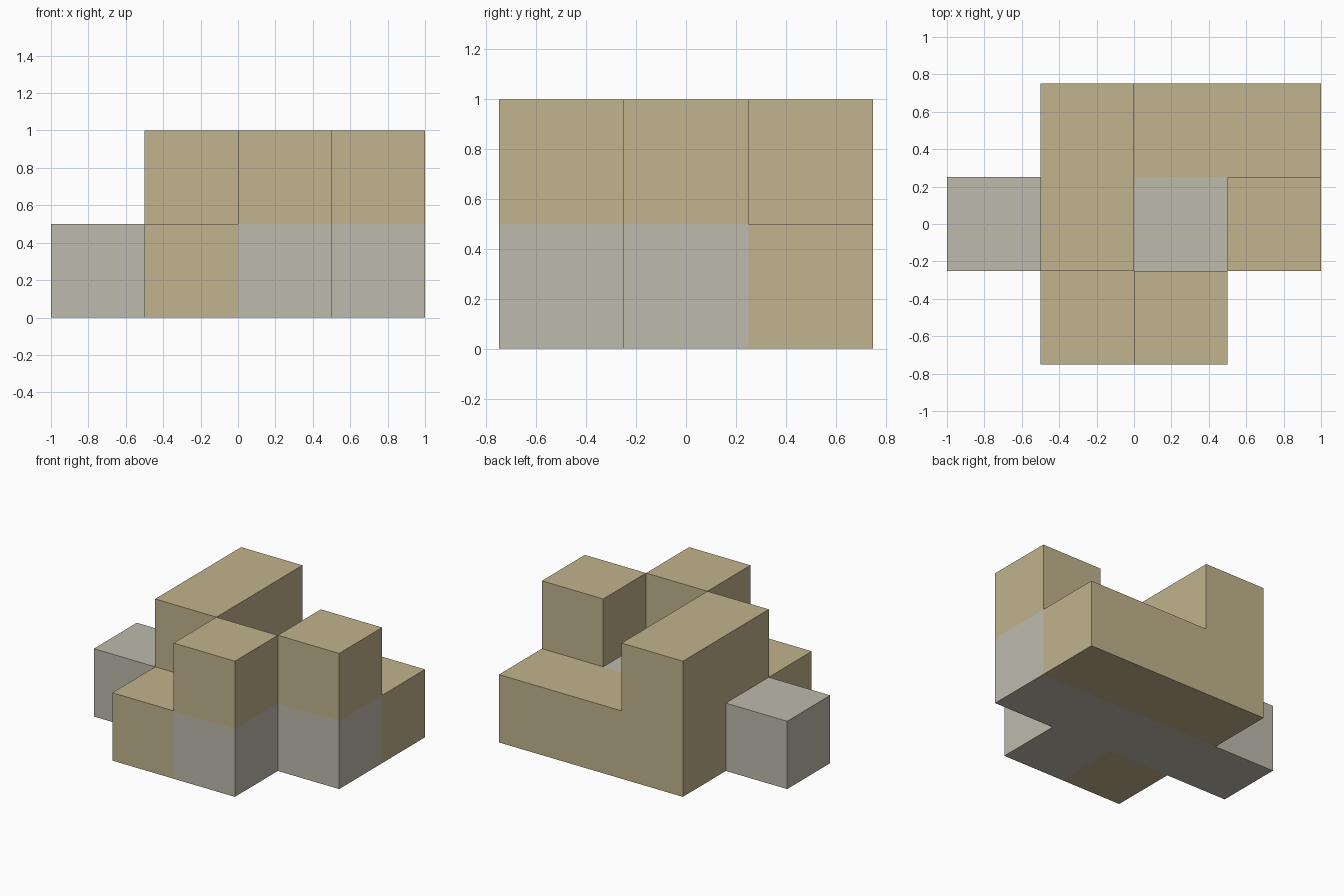
import bpy
import bmesh
from mathutils import Vector

if "Cube" in bpy.data.objects:
    bpy.data.objects.remove(bpy.data.objects["Cube"], do_unlink=True)

SIZE = 0.5                                # edge of one block
ORIGIN = Vector((-0.75, -0.5, 0.25))      # centre of block (0, 0, 0)


def make_material(name, rgb):
    mat = bpy.data.materials.new(name)
    mat.use_nodes = True
    mat.diffuse_color = (*rgb, 1)
    mat.node_tree.nodes["Principled BSDF"].inputs["Base Color"].default_value = (*rgb, 1)
    return mat


tan = make_material("tan", (0.533, 0.451, 0.266))
grey = make_material("warm grey", (0.515, 0.491, 0.413))

# Each part is a group of unit blocks, given as (column, row, level)
parts = {
    "grey_base": (grey, [(0, 1, 0), (1, 1, 0), (2, 1, 0), (3, 1, 0), (2, 0, 0)]),
    "back_beam": (tan, [(1, 2, 0), (2, 2, 0), (3, 2, 0)]),
    "upper_beam": (tan, [(1, 1, 1), (1, 2, 1)]),
    "front_low_block": (tan, [(1, 0, 0)]),
    "front_upper_block": (tan, [(2, 0, 1)]),
    "side_upper_block": (tan, [(3, 1, 1)]),
}
filled = {cell for _, cells in parts.values() for cell in cells}


def build_part(name, mat, cells):
    """Join blocks into one shell, leaving out faces hidden against a neighbour."""
    bm = bmesh.new()
    for cell in cells:
        centre = ORIGIN + Vector(cell) * SIZE
        verts = bmesh.ops.create_cube(bm, size=SIZE)["verts"]
        bmesh.ops.translate(bm, verts=verts, vec=centre)
        bm.normal_update()
        hidden = []
        for face in {f for v in verts for f in v.link_faces}:
            neighbour = tuple(c + round(n) for c, n in zip(cell, face.normal))
            if neighbour in filled:
                hidden.append(face)
        bmesh.ops.delete(bm, geom=hidden, context="FACES")
    bmesh.ops.remove_doubles(bm, verts=bm.verts[:], dist=0.001)
    # Merge flat neighbouring squares into single faces
    bmesh.ops.dissolve_limit(bm, angle_limit=0.01, verts=bm.verts[:], edges=bm.edges[:])
    mesh = bpy.data.meshes.new(name)
    bm.to_mesh(mesh)
    bm.free()
    mesh.materials.append(mat)
    bpy.context.collection.objects.link(bpy.data.objects.new(name, mesh))


for part_name, (material, block_cells) in parts.items():
    build_part(part_name, material, block_cells)
